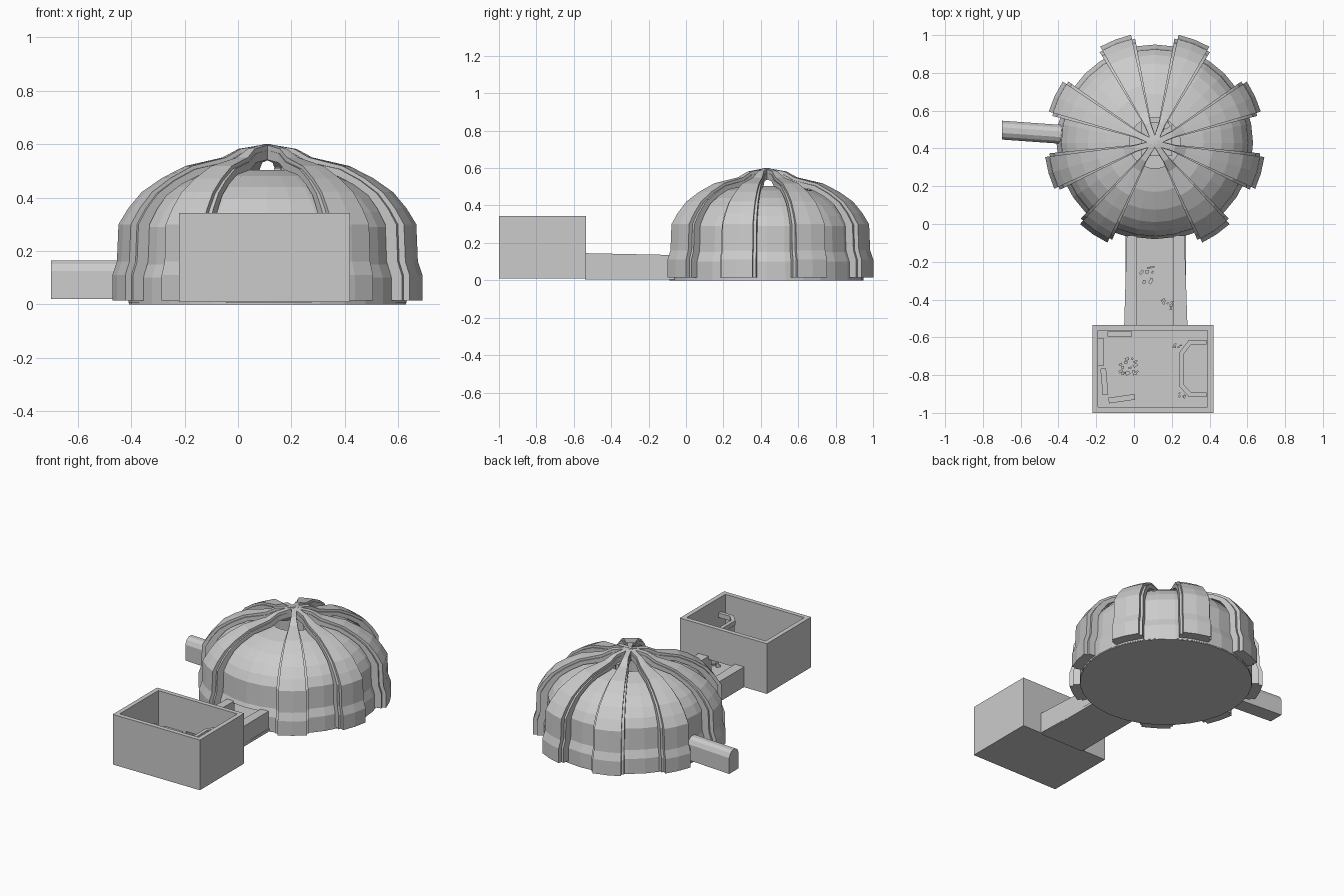
import bpy, bmesh, random
from math import sin, cos, radians, pi, atan2, degrees

if "Cube" in bpy.data.objects:
    bpy.data.objects.remove(bpy.data.objects["Cube"])

random.seed(4)
CX, CY = 0.11, 0.43


def mesh_object(name, verts, faces):
    me = bpy.data.meshes.new(name)
    me.from_pydata(verts, [], faces)
    bm = bmesh.new()
    bm.from_mesh(me)
    bmesh.ops.recalc_face_normals(bm, faces=bm.faces)
    bm.to_mesh(me)
    bm.free()
    ob = bpy.data.objects.new(name, me)
    bpy.context.collection.objects.link(ob)
    return ob


def loft(name, rings, closed=False):
    """Skin equal-length closed sections, capping the ends unless closed."""
    n, m = len(rings[0]), len(rings)
    verts = [p for r in rings for p in r]
    faces = []
    for i in range(m if closed else m - 1):
        k = (i + 1) % m
        faces += [(i*n + j, i*n + (j+1) % n, k*n + (j+1) % n, k*n + j) for j in range(n)]
    if not closed:
        faces += [tuple(range(n)), tuple(range((m-1)*n, m*n))]
    return mesh_object(name, verts, faces)


def prism(name, outline, z0, z1):
    return loft(name, [[(x, y, z) for x, y in outline] for z in (z0, z1)])


def box(name, x0, x1, y0, y1, z0, z1, rot=0):
    mx, my, c, s = (x0+x1)/2, (y0+y1)/2, cos(radians(rot)), sin(radians(rot))
    pts = [(x-mx, y-my) for x, y in ((x0, y0), (x1, y0), (x1, y1), (x0, y1))]
    return prism(name, [(mx + a*c - b*s, my + a*s + b*c) for a, b in pts], z0, z1)


def cut(ob, cutter):
    mod = ob.modifiers.new("opening", 'BOOLEAN')
    mod.operation, mod.object, mod.solver = 'DIFFERENCE', cutter, 'EXACT'
    cutter.hide_render = True
    cutter.hide_viewport = True


# Dome shell, revolved from a wall section with an open top
outer = [(.52, .005), (.52, .10), (.50, .15), (.495, .29), (.465, .345),
         (.42, .395), (.355, .44), (.26, .48), (.135, .503)]
section = outer + [(r - .02 if r > .2 else r, z - (.02 if z > .3 else 0))
                   for r, z in reversed(outer)]
dome = loft("dome_shell", [[(CX + r*cos(2*pi*i/32), CY + r*sin(2*pi*i/32), z)
                            for r, z in section] for i in range(32)], closed=True)
door_cut = box("doorway_cutter", .015, .21, -.62, .05, .02, .125)
cut(dome, door_cut)
prism("dome_floor", [(CX + .518*cos(2*pi*i/32), CY + .518*sin(2*pi*i/32))
                     for i in range(32)], 0, .012)

# Buttress panels: two stacked layers, narrowing and meeting over the oculus
rib = [(.585, .015), (.585, .11), (.568, .16), (.562, .30), (.525, .36),
       (.475, .42), (.40, .472), (.31, .518), (.17, .55), (.11, .582), (.0, .60)]


def panel(name, ang, half, inset, depth):
    a = radians(ang)
    rings = []
    for r, z in rib:
        steep = 1 if z <= .3 else max(0, r / .56) ** 1.5
        def arc(t, order):
            rr = max(r - t*steep, 0)
            zz = z - t*(1 - steep)*.8
            w = max(half, .016 / max(r, .016) if r < .1 else half)
            if r < .09:
                return [(CX + rr*cos(a) - k*.014*sin(a), CY + rr*sin(a) + k*.014*cos(a), zz)
                        for k in order]
            return [(CX + rr*cos(a + k*w), CY + rr*sin(a + k*w), zz) for k in order]
        rings.append(arc(inset, (-1, 0, 1)) + arc(depth, (1, 0, -1)))
    return loft(name, rings)


for i, ang in enumerate((69, 25, -16, -56)):
    for side, a in (("right", ang), ("left", 180 - ang)):
        panel(f"buttress_base_{side}_{i}", a, radians(10.3), .024, .07)
        panel(f"buttress_face_{side}_{i}", a, radians(8.6), 0, .04)

# Side tunnel with a rounded roof
prof = [(-.05, .02), (.05, .02), (.05, .125), (.036, .152), (.015, .165),
        (-.015, .165), (-.036, .152), (-.05, .125)]
loft("side_tunnel", [[(x, y + a, z) for a, z in prof]
                     for x, y in ((-.70, .497), (-.375, .474))])

# Open front corridor
box("corridor_floor", -.045, .275, -.54, -.06, .005, .022)
for side, xs in (("left", (-.052, .015, .015, -.038)), ("right", (.21, .283, .267, .21))):
    pts = list(zip(xs, (-.54, -.54, -.06, -.06)))
    loft(f"corridor_wall_{side}", [[(x, y, .01) for x, y in pts],
                                   [(x, y, .145 if y < -.3 else .135) for x, y in pts]])

# Open-topped front room
box("room_floor", -.22, .42, -1, -.535, .01, .03)
box("room_wall_front", -.22, .42, -1, -.97, .01, .343)
back = box("room_wall_back", -.22, .42, -.565, -.535, .01, .343)
cut(back, door_cut)
box("room_wall_left", -.22, -.19, -.97, -.565, .01, .343)
box("room_wall_right", .39, .42, -.97, -.565, .01, .343)

# Wrap-round counter and cabinets in the room
o = [(.385, -.615), (.29, -.615), (.24, -.68), (.24, -.86), (.29, -.915), (.385, -.915)]
i_ = [(.385, -.638), (.302, -.638), (.263, -.69), (.263, -.85), (.302, -.892), (.385, -.892)]
prism("counter_top", o + i_[::-1], .22, .25)
prism("counter_front", [(x + .006, y) for x, y in o[1:5]] + [(x - .006, y) for x, y in i_[4:0:-1]],
      .03, .22)
box("cabinet_left", -.19, -.16, -.75, -.605, .03, .14)
box("cabinet_corner", -.172, -.142, -.905, -.765, .03, .12, 5)
box("cabinet_front", -.135, .005, -.94, -.91, .03, .12, 8)
box("cabinet_back", -.14, -.01, -.595, -.568, .03, .12)
box("floor_mat", .07, .24, -.805, -.73, .03, .033)


# Rubble heaps
def rubble(name, x, y, z, spread, count, size):
    for k in range(count):
        px, py = x + random.uniform(-1, 1)*spread, y + random.uniform(-1, 1)*spread
        s, t = size*random.uniform(.6, 1.3), size*random.uniform(.4, .8)
        box(f"{name}_{k}", px - s, px + s, py - t, py + t, z,
            z + size*random.uniform(1, 4), random.uniform(0, 90))


rubble("room_rubble", -.03, -.755, .03, .045, 16, .01)
rubble("desk_rubble_back", .23, -.64, .03, .018, 4, .008)
rubble("desk_rubble_front", .25, -.91, .03, .018, 4, .008)
rubble("corridor_rubble_left", .055, -.27, .02, .045, 8, .011)
rubble("corridor_rubble_right", .18, -.42, .02, .028, 6, .01)

# Standing instrument below the oculus
box("instrument_post", .135, .16, .49, .515, .01, .51)
box("instrument_head", .15, .185, .505, .55, .46, .515, 30)
box("instrument_plinth", .04, .2, .36, .54, .01, .06)
